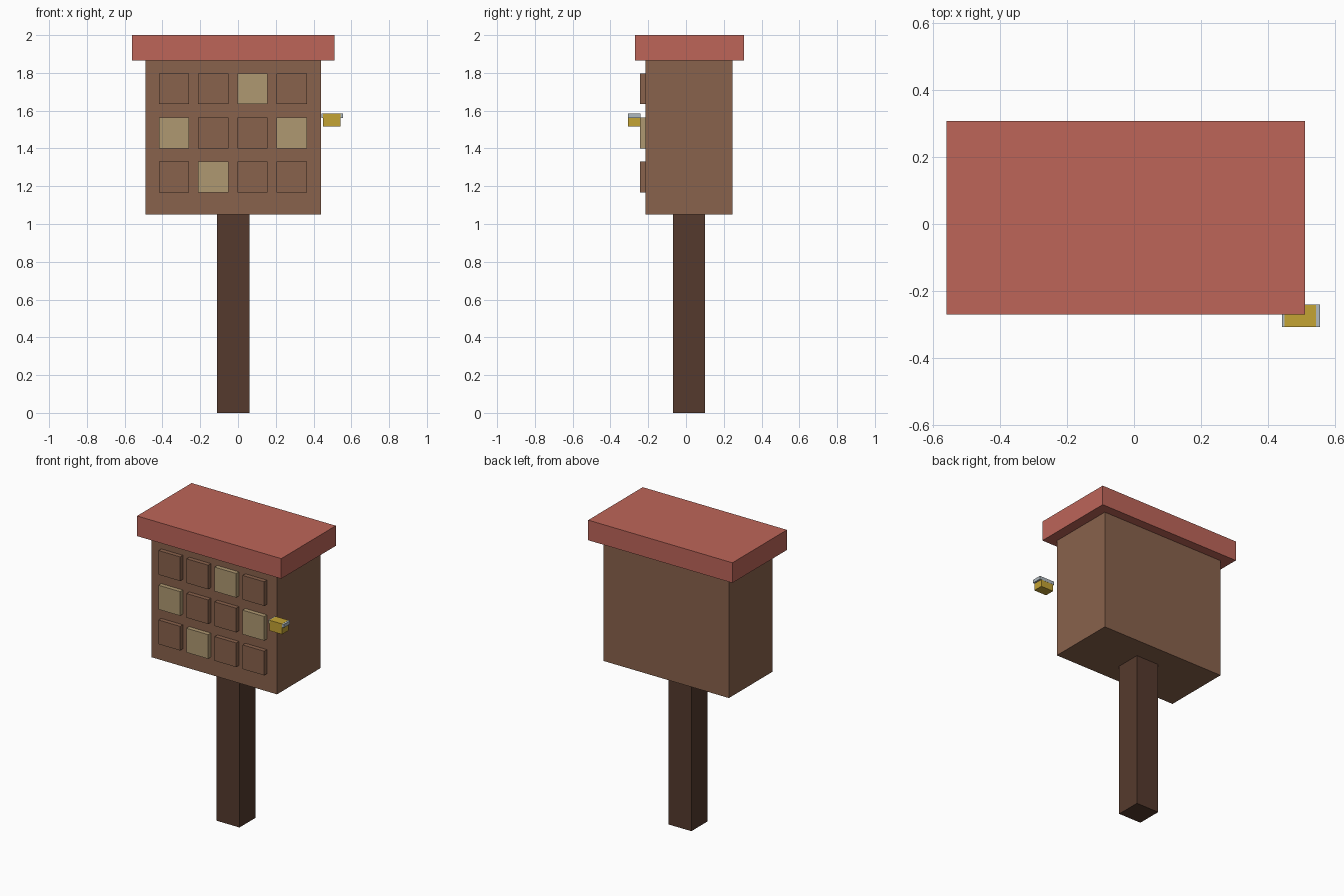
import bpy

cube = bpy.data.objects.get("Cube")
if cube:
    bpy.data.objects.remove(cube, do_unlink=True)


def material(name, rgb):
    """Flat material from an 8-bit display colour, stored as linear values."""
    linear = [((c / 255 + 0.055) / 1.055) ** 2.4 for c in rgb]
    mat = bpy.data.materials.new(name)
    mat.use_nodes = True
    mat.diffuse_color = (*linear, 1)
    mat.node_tree.nodes["Principled BSDF"].inputs["Base Color"].default_value = (*linear, 1)
    return mat


def box(name, x, y, z, mat):
    """Box spanning the given (low, high) range on each axis."""
    spans = (x, y, z)
    bpy.ops.mesh.primitive_cube_add(size=1, location=[(a + b) / 2 for a, b in spans])
    obj = bpy.context.object
    obj.name = name
    obj.scale = [b - a for a, b in spans]
    bpy.ops.object.transform_apply(location=False, rotation=False, scale=True)
    obj.data.materials.append(mat)
    return obj


wood = material("brown wood", (137, 98, 76))
dark_wood = material("dark wood", (85, 58, 45))
roof_red = material("roof red", (189, 101, 89))
straw = material("pale straw", (175, 152, 113))
yellow = material("bee yellow", (196, 163, 52))
wing_grey = material("wing grey", (176, 186, 192))

# Post, house and roof
box("post", (-0.11, 0.06), (-0.07, 0.10), (0, 1.05), dark_wood)
box("house", (-0.49, 0.44), (-0.215, 0.245), (1.05, 1.865), wood)
box("roof", (-0.56, 0.51), (-0.27, 0.308), (1.865, 2), roof_red)

# Raised grid of blocks on the front, a few of them straw coloured
straw_cells = {(0, 2), (1, 0), (1, 3), (2, 1)}
for row in range(3):
    for col in range(4):
        x = -0.339 + 0.208 * col
        z = 1.715 - 0.233 * row
        mat = straw if (row, col) in straw_cells else wood
        box(f"front_block_{row + 1}_{col + 1}", (x - 0.08, x + 0.08),
            (-0.244, -0.215), (z - 0.081, z + 0.081), mat)

# Small bee hovering beside the front, wings reaching out at both ends
box("bee_body", (0.449, 0.543), (-0.308, -0.241), (1.515, 1.585), yellow)
box("bee_wings", (0.441, 0.555), (-0.307, -0.24), (1.562, 1.584), wing_grey)
